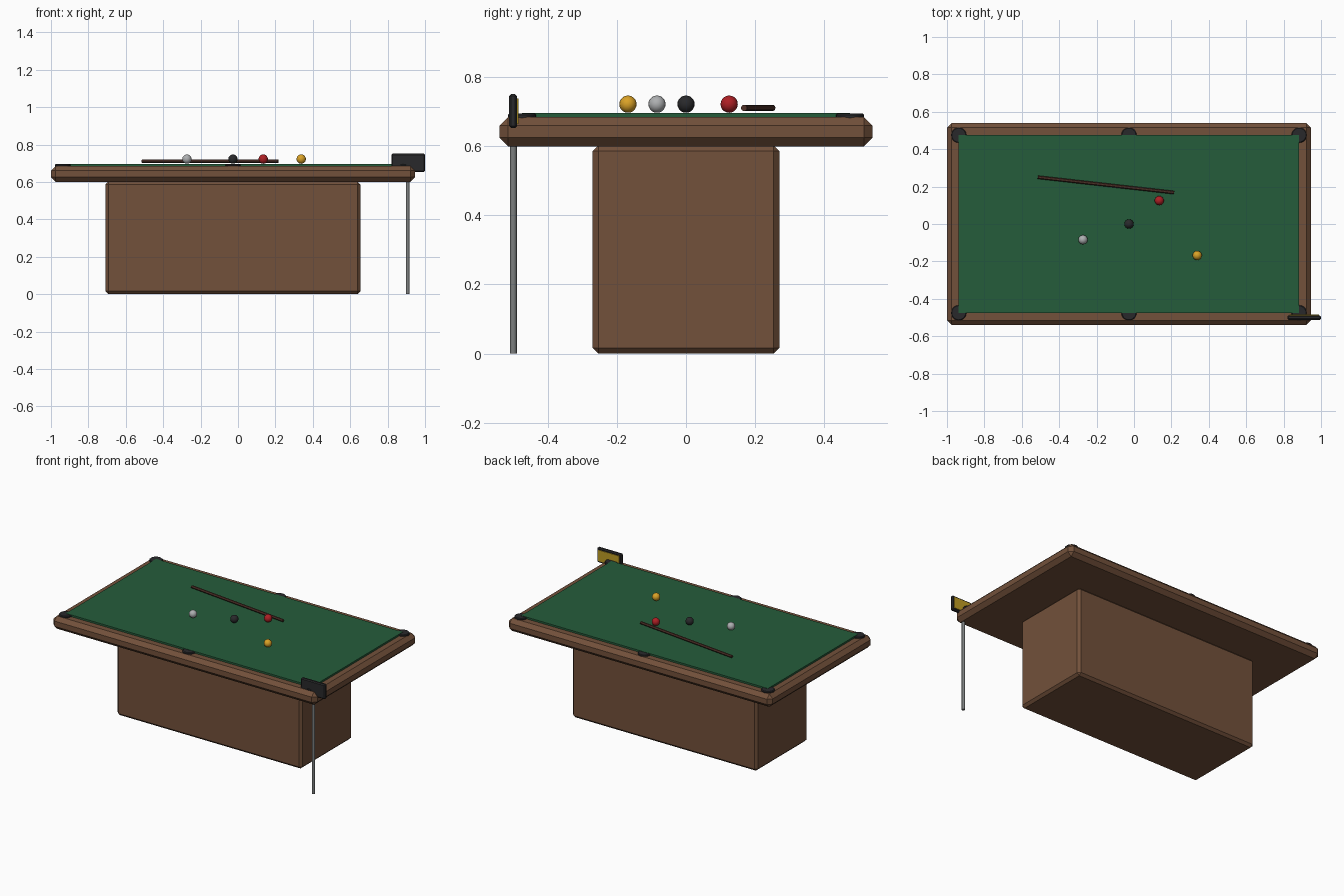
import bpy
from math import radians
from mathutils import Vector

cube = bpy.data.objects.get("Cube")
if cube:
    bpy.data.objects.remove(cube, do_unlink=True)


def material(name, r, g, b):
    m = bpy.data.materials.new(name)
    m.use_nodes = True
    m.diffuse_color = (r, g, b, 1)
    m.node_tree.nodes["Principled BSDF"].inputs["Base Color"].default_value = (r, g, b, 1)
    return m


wood = material("wood", 0.17, 0.082, 0.043)
dark_wood = material("dark wood", 0.08, 0.032, 0.022)
felt = material("green felt", 0.018, 0.108, 0.043)
black = material("black", 0.022, 0.022, 0.024)
metal = material("grey metal", 0.2, 0.21, 0.21)
white = material("off white", 0.42, 0.43, 0.44)
red = material("red", 0.42, 0.014, 0.018)
yellow = material("yellow", 0.7, 0.36, 0.02)
gold = material("gold", 0.52, 0.34, 0.018)


def finish(name, mat, bevel=0):
    ob = bpy.context.object
    ob.name = name
    ob.data.materials.append(mat)
    if bevel:
        mod = ob.modifiers.new("Bevel", "BEVEL")
        mod.width = bevel
        mod.segments = 1
    return ob


def box(name, low, high, mat, bevel=0):
    low, high = Vector(low), Vector(high)
    bpy.ops.mesh.primitive_cube_add(size=1, location=(low + high) / 2)
    bpy.context.object.scale = high - low
    bpy.ops.object.transform_apply(location=False, rotation=False, scale=True)
    return finish(name, mat, bevel)


def rod(name, start, end, radius, mat, sides=16, bevel=0):
    start, end = Vector(start), Vector(end)
    axis = end - start
    bpy.ops.mesh.primitive_cylinder_add(
        vertices=sides, radius=radius, depth=axis.length, location=(start + end) / 2,
        rotation=axis.to_track_quat("Z", "Y").to_euler())
    bpy.ops.object.shade_smooth_by_angle(angle=radians(30))
    return finish(name, mat, bevel)


CX = -0.027  # table centre along its length
HX, HY = 0.91, 0.475  # half size of the playing field

# Table
box("base", (CX - 0.682, -0.27, 0), (CX + 0.682, 0.27, 0.602), wood, 0.016)
box("table_top", (CX - 0.973, -0.54, 0.6), (CX + 0.973, 0.54, 0.685), wood, 0.025)
box("cloth", (CX - HX, -HY, 0.66), (CX + HX, HY, 0.697), felt)

# Six pockets
for side, y in (("front", -HY), ("back", HY)):
    for place, x in (("right", -HX), ("middle", 0), ("left", HX)):
        rod(f"{side}_{place}_pocket", (CX + x, y, 0.66), (CX + x, y, 0.695),
            0.041, black, 20, 0.004)

# Balls and cue
for name, x, y, mat in (("white_ball", -0.273, -0.084, white), ("black_ball", CX, 0, black),
                        ("red_ball", 0.135, 0.125, red), ("yellow_ball", 0.338, -0.168, yellow)):
    bpy.ops.mesh.primitive_uv_sphere_add(segments=16, ring_count=10, radius=0.025,
                                         location=(x, y, 0.722))
    bpy.ops.object.shade_smooth()
    finish(name, mat)
rod("cue", (-0.514, 0.25, 0.711), (0.215, 0.168, 0.711), 0.009, dark_wood, 12)

# Corner sign on a pole
rod("sign_pole", (0.907, -0.5, 0), (0.907, -0.5, 0.68), 0.01, metal)
box("sign_board", (0.82, -0.512, 0.653), (1, -0.489, 0.751), black, 0.006)
box("sign_panel", (0.832, -0.49, 0.665), (0.988, -0.485, 0.739), gold)
